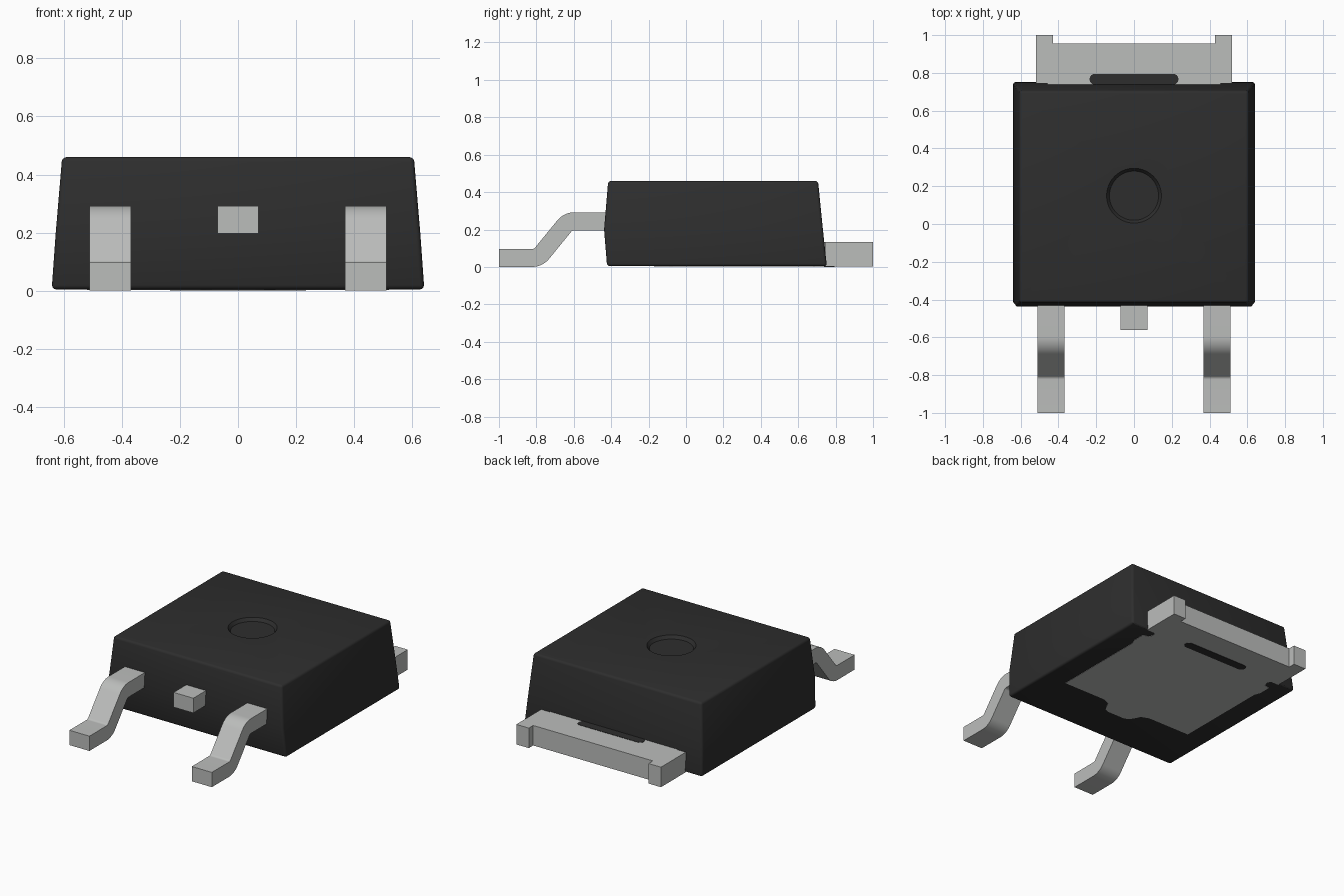
import bpy, bmesh, math
from mathutils import Vector

cube = bpy.data.objects.get("Cube")
if cube:
    bpy.data.objects.remove(cube, do_unlink=True)


def make_material(name, rgb):
    m = bpy.data.materials.new(name)
    m.use_nodes = True
    m.diffuse_color = (*rgb, 1)
    bsdf = next(n for n in m.node_tree.nodes if n.type == 'BSDF_PRINCIPLED')
    bsdf.inputs["Base Color"].default_value = (*rgb, 1)
    return m


BLACK = make_material("black plastic", (0.027, 0.027, 0.027))
METAL = make_material("tinned metal", (0.50, 0.51, 0.50))


def finish(name, bm, mat):
    bmesh.ops.recalc_face_normals(bm, faces=bm.faces)
    mesh = bpy.data.meshes.new(name)
    bm.to_mesh(mesh)
    bm.free()
    mesh.materials.append(mat)
    ob = bpy.data.objects.new(name, mesh)
    bpy.context.collection.objects.link(ob)
    return ob


def smooth(ob, angle=30):
    bpy.ops.object.select_all(action='DESELECT')
    ob.select_set(True)
    bpy.context.view_layer.objects.active = ob
    bpy.ops.object.shade_smooth_by_angle(angle=math.radians(angle))


def prism(name, points, offset, mat):
    """Extrude a flat outline of 3D points along an offset."""
    bm = bmesh.new()
    face = bm.faces.new([bm.verts.new(p) for p in points])
    ext = bmesh.ops.extrude_face_region(bm, geom=[face])
    bmesh.ops.translate(bm, vec=offset,
                        verts=[v for v in ext["geom"] if isinstance(v, bmesh.types.BMVert)])
    return finish(name, bm, mat)


# Moulded body: three rectangular sections (z, half width, front y, back y)
sections = [(0.004, 0.642, -0.422, 0.753), (0.2, 0.628, -0.438, 0.732), (0.46, 0.606, -0.416, 0.706)]
bm = bmesh.new()
rings = [[bm.verts.new(p) for p in ((-w, f, z), (w, f, z), (w, b, z), (-w, b, z))]
         for z, w, f, b in sections]
for low, high in zip(rings, rings[1:]):
    for i in range(4):
        j = (i + 1) % 4
        bm.faces.new((low[i], low[j], high[j], high[i]))
bm.faces.new(rings[0])
bm.faces.new(rings[-1])
body = finish("body", bm, BLACK)

bevel = body.modifiers.new("rounded edges", 'BEVEL')
bevel.width = 0.015
bevel.segments = 3
bevel.limit_method = 'ANGLE'
bevel.angle_limit = math.radians(30)

# Shallow round mould mark in the top
bm = bmesh.new()
bmesh.ops.create_cone(bm, cap_ends=True, segments=64, radius1=0.13, radius2=0.16, depth=0.04)
bmesh.ops.translate(bm, verts=bm.verts, vec=(0, 0.15, 0.46))
cutter = finish("mark_cutter", bm, BLACK)
cutter.hide_render = True
cut = body.modifiers.new("mould mark", 'BOOLEAN')
cut.operation = 'DIFFERENCE'
cut.solver = 'EXACT'
cut.object = cutter
bpy.context.view_layer.objects.active = body
for name in ("rounded edges", "mould mark"):
    bpy.ops.object.modifier_apply(modifier=name)
bpy.data.objects.remove(cutter, do_unlink=True)
smooth(body)

# Heat tab with the exposed pad below the body, mirrored half outline
half = [(0.43, 0.955), (0.43, 1.0), (0.52, 1.0), (0.52, 0.745), (0.46, 0.745), (0.45, 0.72),
        (0.46, 0.69), (0.50, 0.68), (0.50, 0.60), (0.485, 0.56), (0.485, -0.07),
        (0.18, -0.07), (0.13, -0.09), (0.11, -0.13), (0.09, -0.16), (0.06, -0.17)]
outline = half + [(-x, y) for x, y in reversed(half)]
prism("heat_tab", [(x, y, 0.002) for x, y in outline], (0, 0, 0.13), METAL)

# Plastic plug filling the slot through the tab
plug = []
for cx, cy, start in ((0.208, 0.768, 0), (-0.208, 0.768, 90), (-0.208, 0.765, 180), (0.208, 0.765, 270)):
    for i in range(7):
        a = math.radians(start + 15 * i)
        plug.append((cx + 0.027 * math.cos(a), cy + 0.027 * math.sin(a), 0))
smooth(prism("slot_plug", plug, (0, 0, 0.134), BLACK))


# Gull-wing leads: an offset profile around a filleted centre path
def lead_profile(path, bend, h):
    upper, lower = [], []

    def add(p, n, up, down):
        upper.append(p + n * up)
        lower.append(p - n * down)

    add(path[0], Vector((0, 1)), h, h)
    for prev, corner, nxt in zip(path, path[1:], path[2:]):
        d0, d1 = (corner - prev).normalized(), (nxt - corner).normalized()
        a0, a1 = math.atan2(d0.y, d0.x), math.atan2(d1.y, d1.x)
        turn = a1 - a0
        side = 1 if turn > 0 else -1
        start = corner - d0 * bend * math.tan(abs(turn) / 2)
        centre = start + Vector((-d0.y, d0.x)) * side * bend
        for i in range(11):
            a = a0 + turn * i / 10
            n = Vector((-math.sin(a), math.cos(a)))
            add(centre - n * side * bend, n, h, h)
    add(path[-1], Vector((0, 1)), h, h)
    return upper + lower[::-1]


path = [Vector(p) for p in ((-1, 0.048), (-0.79, 0.048), (-0.63, 0.244), (-0.40, 0.244))]
profile = lead_profile(path, 0.07, 0.048)
for side, x in (("right", -0.44), ("left", 0.44)):
    lead = prism(side + "_lead", [(x - 0.072, y, z) for y, z in profile], (0.144, 0, 0), METAL)
    smooth(lead)

# Cropped middle lead
stub = [(-0.56, 0.196), (-0.40, 0.196), (-0.40, 0.292), (-0.56, 0.292)]
prism("middle_lead_stub", [(-0.071, y, z) for y, z in stub], (0.142, 0, 0), METAL)
